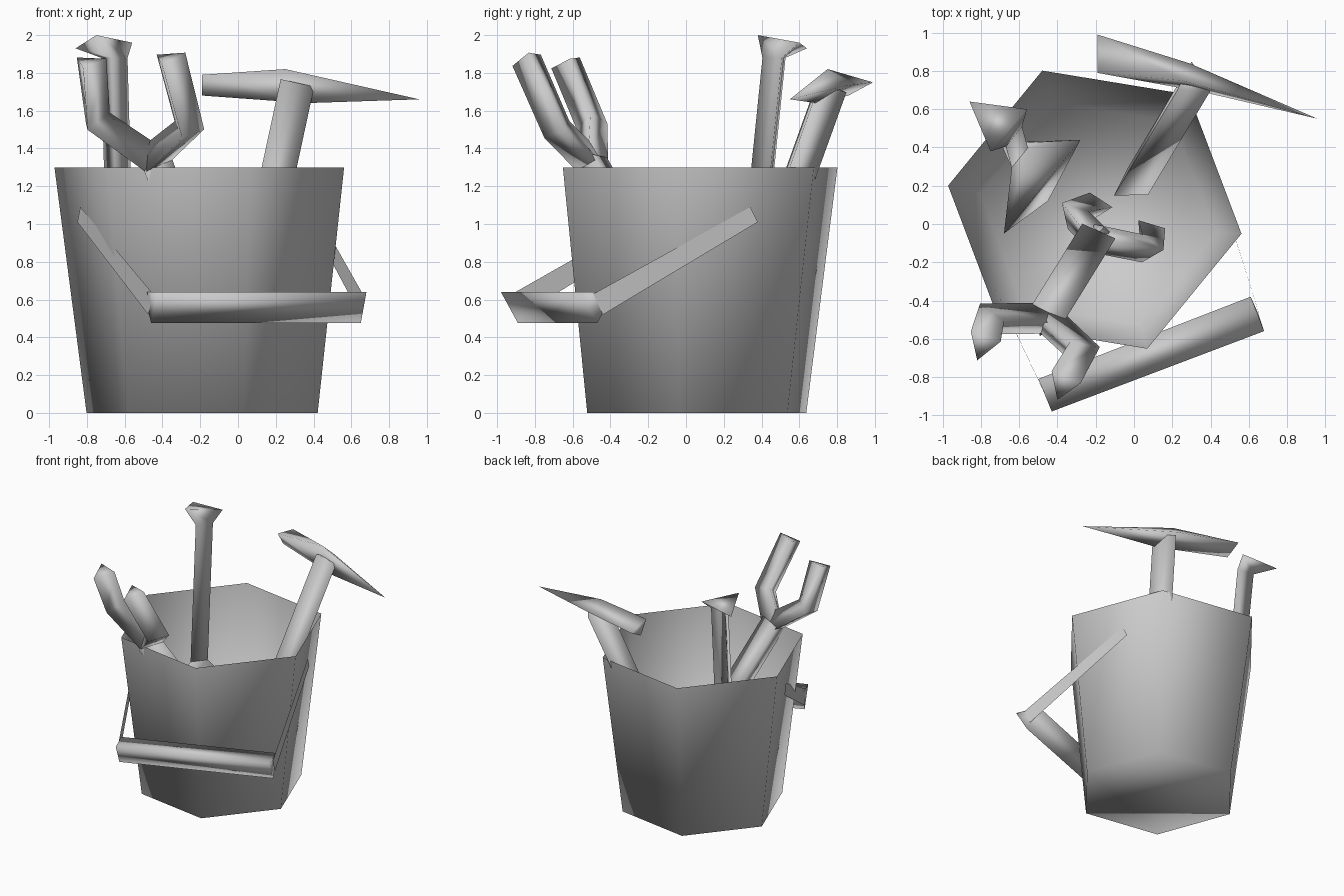
import bpy, bmesh, math
from mathutils import Vector

if "Cube" in bpy.data.objects:
    bpy.data.objects.remove(bpy.data.objects["Cube"])

grey = bpy.data.materials.new("plain grey")
grey.diffuse_color = (0.6, 0.6, 0.6, 1)
grey.use_nodes = True
grey.node_tree.nodes["Principled BSDF"].inputs["Base Color"].default_value = grey.diffuse_color


def loft(name, strands, smooth=True, caps=(True, True)):
    """Each strand is a list of rings; a one-point ring is a tip."""
    bm = bmesh.new()
    for rings in strands:
        vs = [[bm.verts.new(p) for p in ring] for ring in rings]
        for a, b in zip(vs, vs[1:]):
            n = len(a)
            for i in range(n):
                j = (i + 1) % n
                if len(b) == 1:
                    bm.faces.new((a[i], a[j], b[0]))
                else:
                    bm.faces.new((a[i], a[j], b[j], b[i]))
        if caps[0]:
            bm.faces.new(vs[0][::-1])
        if caps[1] and len(vs[-1]) > 2:
            bm.faces.new(vs[-1])
    bmesh.ops.recalc_face_normals(bm, faces=bm.faces[:])
    for f in bm.faces:
        f.smooth = smooth
    me = bpy.data.meshes.new(name)
    bm.to_mesh(me)
    bm.free()
    me.materials.append(grey)
    ob = bpy.data.objects.new(name, me)
    bpy.context.collection.objects.link(ob)
    return ob


def tube(path, radius, ref, sides=3):
    """Rings of a low-sided tube along a path, first corner pointing to ref."""
    pts = [Vector(p) for p in path]
    rings = []
    for i, p in enumerate(pts):
        t = (pts[min(i + 1, len(pts) - 1)] - pts[max(i - 1, 0)]).normalized()
        u = Vector(ref)
        u = (u - t * u.dot(t)).normalized()
        w = t.cross(u)
        rings.append([p + radius * (u * math.cos(k * math.tau / sides)
                                    + w * math.sin(k * math.tau / sides))
                      for k in range(sides)])
    return rings


def hexagon(cx, cy, r, z):
    return [(cx + r * math.cos(math.radians(-9.3 + 60 * k)),
             cy + r * math.sin(math.radians(-9.3 + 60 * k)), z) for k in range(6)]


# Open six-sided bucket
loft("bucket", [[hexagon(-0.19, 0.057, 0.62, 0), hexagon(-0.205, 0.075, 0.777, 1.3)]],
     caps=(True, False))

# Grip: triangular bar with a flat top
loft("handle_grip", [[
    [(-0.50, -0.81, 0.64), (-0.43, -0.98, 0.64), (-0.46, -0.89, 0.475)],
    [(0.61, -0.38, 0.64), (0.68, -0.56, 0.64), (0.65, -0.47, 0.475)]]])


# Flat straps from bucket to grip
def strap(name, corners):
    me = bpy.data.meshes.new(name)
    me.from_pydata(corners, [], [(0, 1, 2, 3)])
    me.materials.append(grey)
    bpy.context.collection.objects.link(bpy.data.objects.new(name, me))


strap("right_strap", [(0.40, 0.34, 1.09), (0.385, 0.38, 1.01),
                      (0.645, -0.44, 0.52), (0.66, -0.49, 0.63)])
strap("left_strap", [(-0.835, -0.11, 1.09), (-0.85, -0.07, 1.01),
                     (-0.475, -0.87, 0.52), (-0.45, -0.92, 0.63)])

# Pick: shaft and pointed head
loft("pick_shaft", [tube([(-0.02, 0.2, 0.2), (0.31, 0.75, 1.73)], 0.105, (1, -0.5, 0))])
loft("pick_head", [[
    [(-0.19, 0.99, 1.75), (-0.19, 0.79, 1.79), (-0.19, 0.86, 1.68)],
    [(0.29, 0.84, 1.73), (0.25, 0.75, 1.82), (0.36, 0.69, 1.64)],
    [(0.96, 0.55, 1.66)]]])


# Spade: flared knob, three-sided shaft and blade hidden in the bucket
def tri(cx, cy, z, s):
    return [(cx - 0.14 * s, cy + 0.10 * s, z), (cx + 0.16 * s, cy + 0.06 * s, z),
            (cx - 0.02 * s, cy - 0.16 * s, z)]


knob = [(-0.86, 0.64, 1.93), (-0.56, 0.60, 1.96), (-0.75, 0.38, 2.0)]
loft("spade_shaft", [[tri(-0.63, 0.37, 0.8, 0.47), tri(-0.66, 0.48, 1.88, 0.47), knob]])
loft("spade_blade", [[
    tri(-0.63, 0.37, 0.8, 0.47),
    [(-0.56, 0.43, 0.65), (-0.28, 0.44, 0.6), (-0.68, -0.05, 0.6)],
    [(-0.45, 0.12, 0.12)]]])

# Double-ended wrench: shaft with a two-pronged fork at each end
ref = (-0.13, -0.35, -0.26)
top, low = (-0.46, -0.50, 1.33), (-0.20, -0.08, 0.6)
loft("wrench", [
    tube([low, top], 0.11, ref),
    tube([top, (-0.76, -0.50, 1.54), (-0.79, -0.63, 1.86)], 0.095, ref),
    tube([top, (-0.27, -0.67, 1.5), (-0.37, -0.84, 1.88)], 0.095, ref),
    tube([low, (-0.32, 0.05, 0.38), (-0.19, 0.09, 0.1)], 0.085, ref),
    tube([low, (0.08, -0.13, 0.38), (0.08, -0.04, 0.1)], 0.085, ref)])
